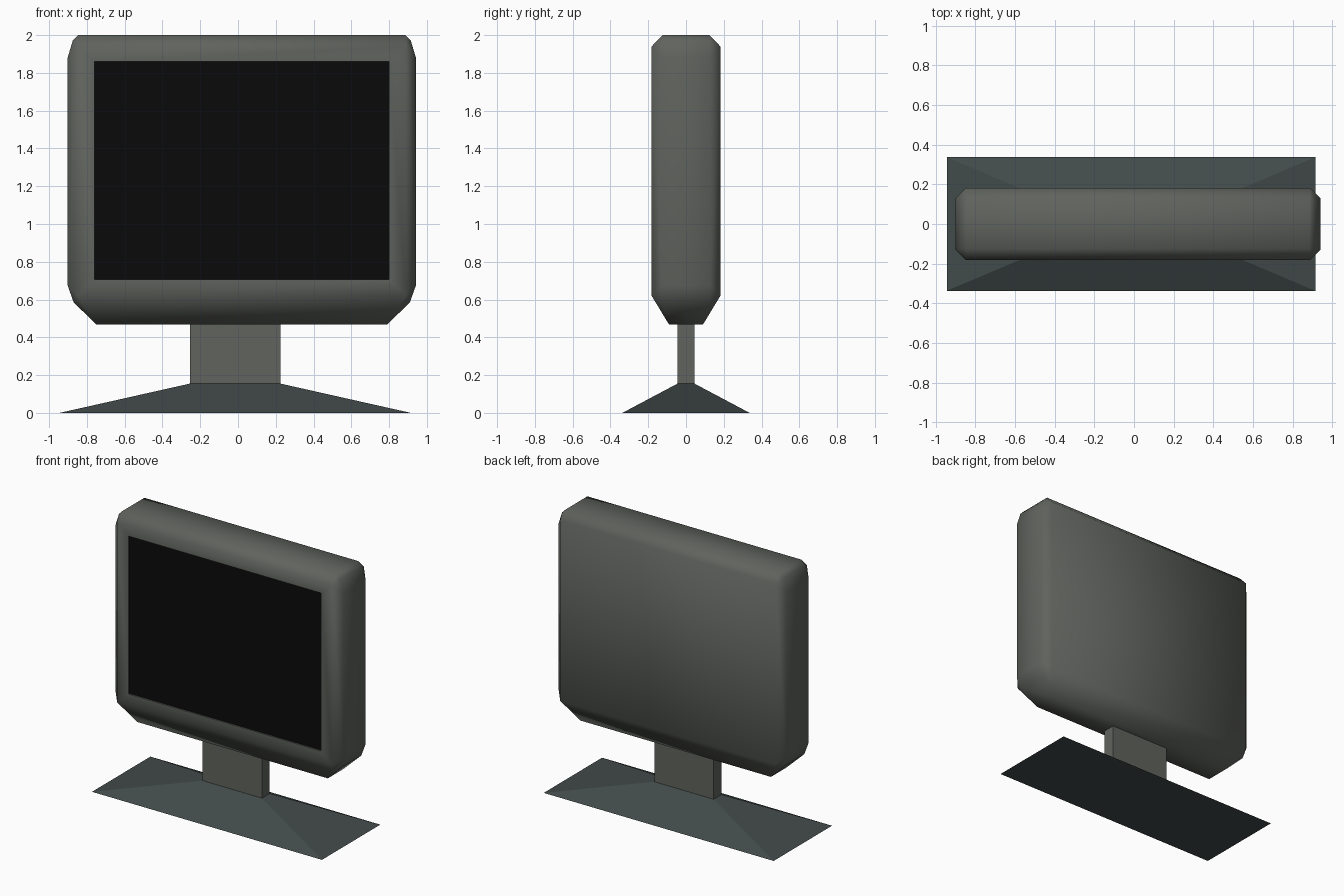
import bpy, bmesh

if "Cube" in bpy.data.objects:
    bpy.data.objects.remove(bpy.data.objects["Cube"])


def material(name, rgb):
    m = bpy.data.materials.new(name)
    m.diffuse_color = (*rgb, 1)
    m.use_nodes = True
    m.node_tree.nodes["Principled BSDF"].inputs["Base Color"].default_value = m.diffuse_color
    return m


GREY = material("warm grey plastic", (0.115, 0.125, 0.11))
SLATE = material("dark slate plastic", (0.054, 0.07, 0.068))
BLACK = material("black glass", (0.003, 0.003, 0.003))


def finish(name, bm, mats, angle=None):
    bmesh.ops.recalc_face_normals(bm, faces=bm.faces)
    me = bpy.data.meshes.new(name)
    bm.to_mesh(me)
    bm.free()
    for m in mats:
        me.materials.append(m)
    ob = bpy.data.objects.new(name, me)
    bpy.context.collection.objects.link(ob)
    if angle:
        bpy.context.view_layer.objects.active = ob
        ob.select_set(True)
        bpy.ops.object.shade_smooth_by_angle(angle=angle)
        ob.select_set(False)
    return ob


def frustum(name, cx, bottom, top, mat, angle=None):
    """Four-sided block; bottom and top are (half x, half y, z)."""
    bm = bmesh.new()
    rings = [[bm.verts.new((cx + sx * hx, sy * hy, z))
              for sx, sy in ((-1, -1), (1, -1), (1, 1), (-1, 1))]
             for hx, hy, z in (bottom, top)]
    bm.faces.new(rings[0])
    bm.faces.new(rings[1])
    for i in range(4):
        j = (i + 1) % 4
        bm.faces.new((rings[0][i], rings[0][j], rings[1][j], rings[1][i]))
    return finish(name, bm, [mat], angle)


# Monitor housing: hull of mirrored corner points (half x, half y, z)
CX = 0.02
corner = [(0.77, 0.09, 0.468), (0.89, 0.125, 0.585), (0.87, 0.182, 0.62),
          (0.922, 0.128, 0.675), (0.922, 0.128, 1.88), (0.87, 0.182, 1.94),
          (0.895, 0.125, 1.97), (0.865, 0.125, 2.0)]
bm = bmesh.new()
for x, y, z in corner:
    for sx in (-1, 1):
        for sy in (-1, 1):
            bm.verts.new((CX + sx * x, sy * y, z))
bmesh.ops.convex_hull(bm, input=bm.verts)
bmesh.ops.dissolve_limit(bm, angle_limit=0.01, verts=bm.verts, edges=bm.edges)

# Screen: inset front face, slightly recessed
bm.normal_update()
front = min(bm.faces, key=lambda f: f.normal.y)
bmesh.ops.inset_region(bm, faces=[front], thickness=0.09)
for v in front.verts:
    v.co.x = CX + (0.78 if v.co.x > CX else -0.78)
    v.co.z = 1.86 if v.co.z > 1.2 else 0.705
screen = bmesh.ops.inset_region(bm, faces=[front], thickness=0.0005)
for v in front.verts:
    v.co.y = -0.172
front.material_index = 1
finish("monitor_housing", bm, [GREY, BLACK], 1.1)

# Stand
frustum("neck", -0.015, (0.24, 0.045, 0.15), (0.24, 0.045, 0.49), GREY)
frustum("base", -0.015, (0.93, 0.337, 0.0), (0.24, 0.045, 0.155), SLATE)
